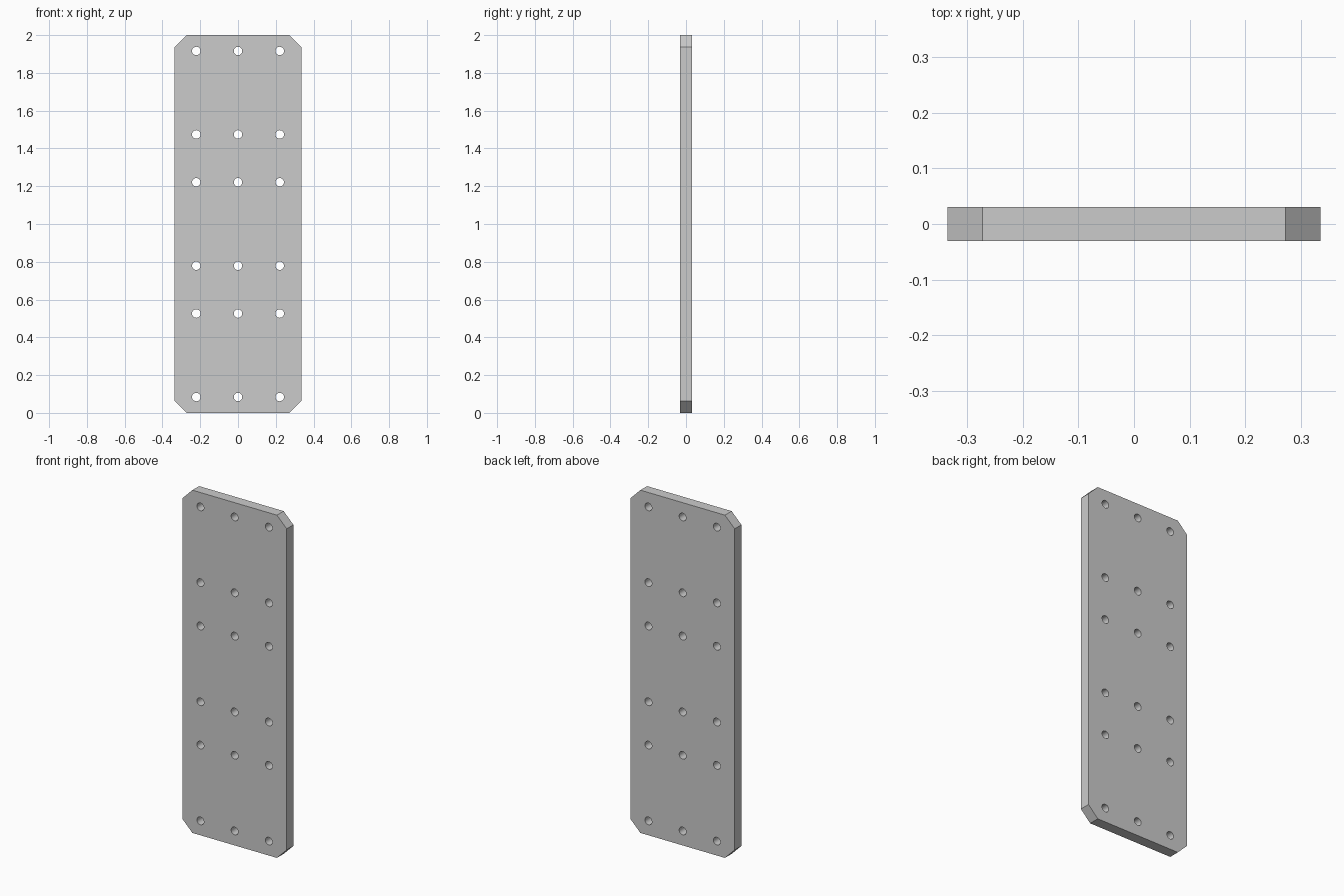
import bpy, bmesh, math

if "Cube" in bpy.data.objects:
    bpy.data.objects.remove(bpy.data.objects["Cube"])

W, H, T = 0.336, 2.0, 0.031      # half width, height, half thickness
C = 0.063                        # corner chamfer
R, SIDES = 0.0225, 32            # bolt holes
HOLE_X = (-0.221, 0.0, 0.221)
HOLE_Z = (0.084, 0.526, 0.779, 1.221, 1.474, 1.916)

curve = bpy.data.curves.new("plate_profile", 'CURVE')
curve.dimensions = '2D'
curve.fill_mode = 'BOTH'
curve.extrude = T


def add_loop(points):
    s = curve.splines.new('POLY')
    s.points.add(len(points) - 1)
    for p, (x, z) in zip(s.points, points):
        p.co = (x, z, 0, 1)
    s.use_cyclic_u = True


# Chamfered outline
add_loop([(-W + C, 0), (W - C, 0), (W, C), (W, H - C),
          (W - C, H), (-W + C, H), (-W, H - C), (-W, C)])

# Grid of through holes
for z in HOLE_Z:
    for x in HOLE_X:
        add_loop([(x + R * math.cos(2 * math.pi * i / SIDES),
                   z + R * math.sin(2 * math.pi * i / SIDES)) for i in range(SIDES)])

# Stand the profile upright and turn it into a solid mesh plate
plate = bpy.data.objects.new("mounting_plate", curve)
bpy.context.collection.objects.link(plate)
plate.rotation_euler.x = math.pi / 2
bpy.context.view_layer.objects.active = plate
plate.select_set(True)
bpy.ops.object.convert(target='MESH')
plate = bpy.context.object
bpy.ops.object.transform_apply(location=False, rotation=True, scale=False)

# Weld the caps to the walls
bm = bmesh.new()
bm.from_mesh(plate.data)
bmesh.ops.remove_doubles(bm, verts=bm.verts, dist=1e-4)
bmesh.ops.recalc_face_normals(bm, faces=bm.faces)
bm.to_mesh(plate.data)
bm.free()

# Round hole walls, crisp plate edges
bpy.ops.object.shade_smooth_by_angle(angle=math.radians(30))
